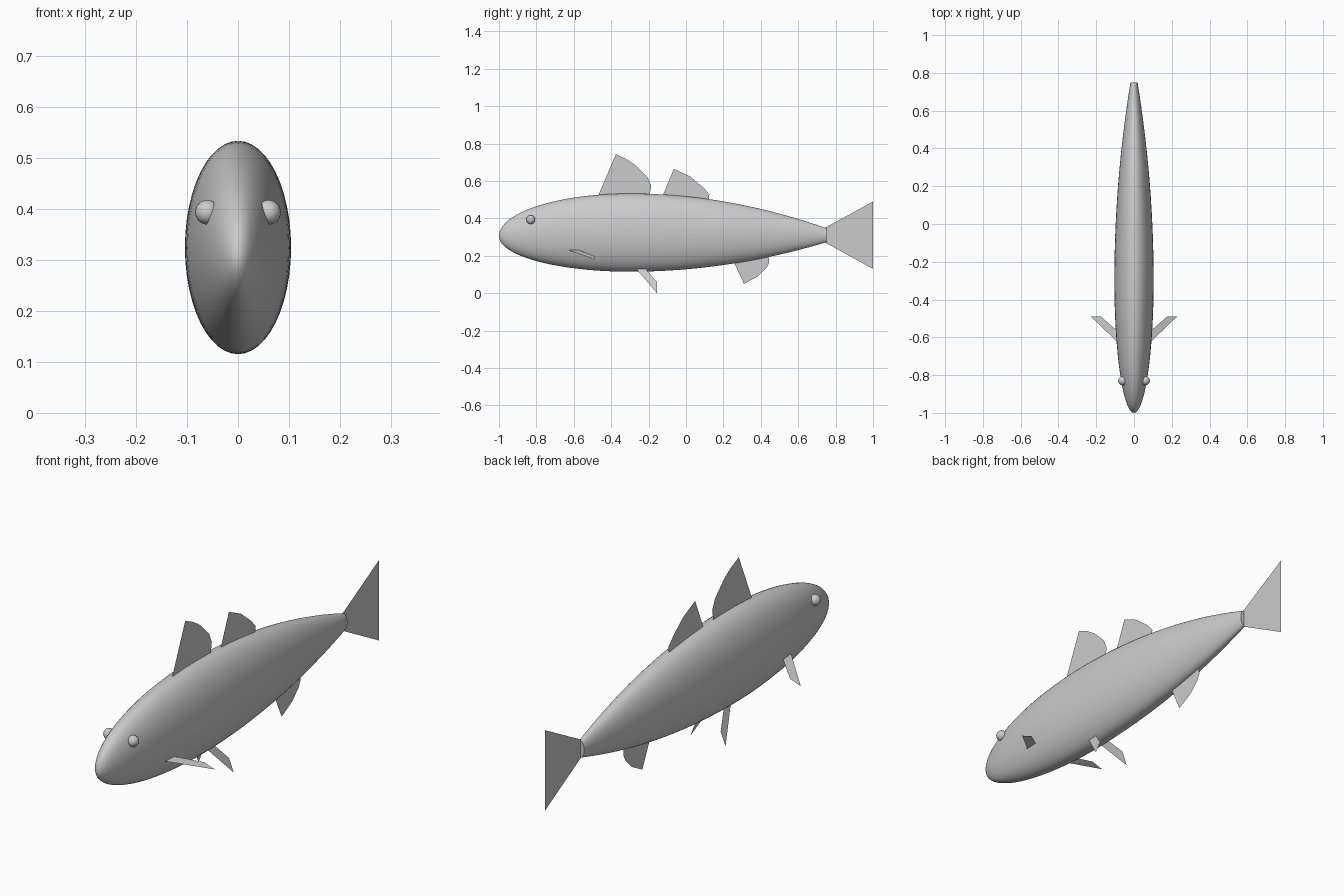
import bpy, bmesh, math

cube = bpy.data.objects.get("Cube")
if cube:
    bpy.data.objects.remove(cube, do_unlink=True)

grey = bpy.data.materials.new("plain grey")
grey.use_nodes = True
COLOUR = (0.6, 0.6, 0.6, 1)
grey.diffuse_color = COLOUR
grey.node_tree.nodes["Principled BSDF"].inputs["Base Color"].default_value = COLOUR


def finish(name, bm, smooth=False):
    mesh = bpy.data.meshes.new(name)
    bm.to_mesh(mesh)
    bm.free()
    obj = bpy.data.objects.new(name, mesh)
    bpy.context.collection.objects.link(obj)
    mesh.materials.append(grey)
    if smooth:
        bpy.ops.object.select_all(action="DESELECT")
        obj.select_set(True)
        bpy.context.view_layer.objects.active = obj
        bpy.ops.object.shade_smooth_by_angle(angle=math.radians(40))
    return obj


def fin(name, points):
    """Thin single-sheet fin from its outline."""
    bm = bmesh.new()
    face = bm.faces.new([bm.verts.new(p) for p in points])
    bmesh.ops.triangulate(bm, faces=[face])
    return finish(name, bm)


# Body: elliptical rings, rounded nose and tapering tail
NOSE, PEAK, TAIL = -1.0, -0.3, 0.75
SIDES, STEPS = 48, 24


def ring(bm, y, scale, z):
    turn = math.tau / SIDES
    return [bm.verts.new((0.104 * scale * math.sin(i * turn), y,
                          z + 0.209 * scale * math.cos(i * turn)))
            for i in range(SIDES)]


bm = bmesh.new()
nose = bm.verts.new((0, NOSE, 0.305))
rings = []
for i in range(1, STEPS + 1):
    a = math.pi / 2 * i / STEPS
    rings.append(ring(bm, PEAK + (NOSE - PEAK) * math.cos(a), math.sin(a),
                      0.305 + 0.019 * math.sin(a)))
for i in range(1, STEPS + 1):
    t = i / STEPS
    rings.append(ring(bm, PEAK + (TAIL - PEAK) * t, 1 - 0.82 * t * t,
                      0.324 - 0.014 * t * t))
for i in range(SIDES):
    j = (i + 1) % SIDES
    bm.faces.new((nose, rings[0][i], rings[0][j]))
    for a, b in zip(rings, rings[1:]):
        bm.faces.new((a[i], b[i], b[j], a[j]))
bm.faces.new(rings[-1])
bmesh.ops.recalc_face_normals(bm, faces=bm.faces)
finish("body", bm, smooth=True)

# Middle fins, outlined as (y, z)
middle_fins = {
    "front_dorsal_fin": [(-0.47, 0.52), (-0.375, 0.743), (-0.32, 0.718), (-0.27, 0.685),
                         (-0.205, 0.62), (-0.186, 0.575), (-0.195, 0.52)],
    "rear_dorsal_fin": [(-0.125, 0.52), (-0.065, 0.665), (0.02, 0.625), (0.09, 0.567),
                        (0.125, 0.53), (0.12, 0.49)],
    "anal_fin": [(0.25, 0.18), (0.31, 0.05), (0.385, 0.09), (0.43, 0.135),
                 (0.445, 0.165), (0.44, 0.21)],
    "tail_fin": [(0.74, 0.348), (1.0, 0.49), (0.93, 0.345), (0.915, 0.31),
                 (0.93, 0.275), (1.0, 0.13), (0.74, 0.273)],
}
for name, outline in middle_fins.items():
    fin(name, [(0, y, z) for y, z in outline])

# Paired fins and eyes
for side, s in (("left", 1), ("right", -1)):
    pectoral = [(0.075, -0.637), (0.228, -0.49), (0.175, -0.49), (0.075, -0.578)]
    fin(side + "_pectoral_fin",
        [(s * x, y, 0.23 - 0.35 * (x - 0.085)) for x, y in pectoral])
    pelvic = [(-0.27, 0.135), (-0.155, 0.0), (-0.155, 0.06), (-0.22, 0.135)]
    fin(side + "_pelvic_fin",
        [(s * (0.04 + 0.4 * (0.12 - z)), y, z) for y, z in pelvic])

    bm = bmesh.new()
    bmesh.ops.create_uvsphere(bm, u_segments=20, v_segments=12, radius=0.024)
    eye = finish(side + "_eye", bm, smooth=True)
    eye.location = (s * 0.06, -0.83, 0.393)
